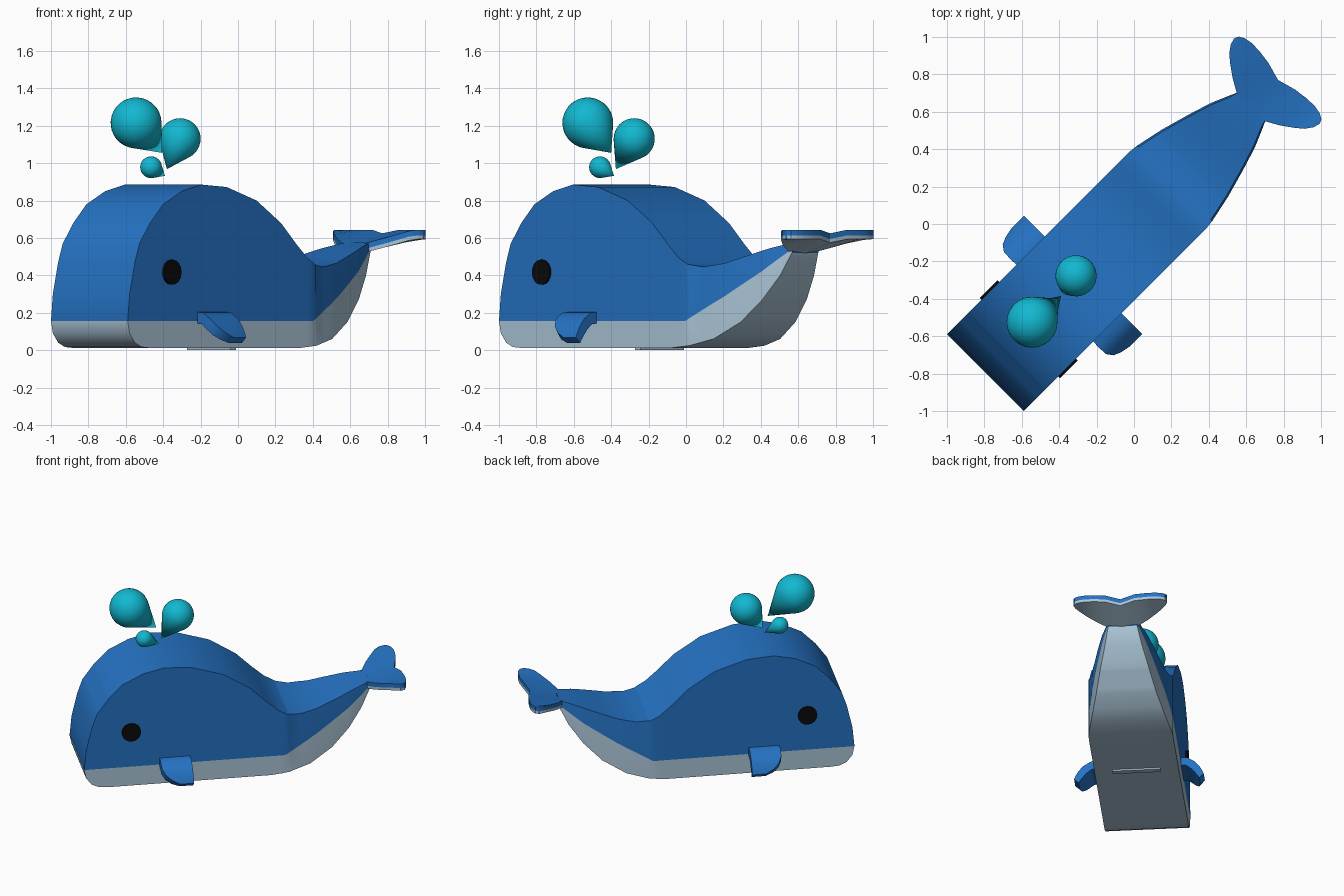
import bpy, bmesh, math
from mathutils import Matrix, Vector

cube = bpy.data.objects.get("Cube")
if cube:
    bpy.data.objects.remove(cube, do_unlink=True)

TURN = Matrix.Rotation(math.radians(45), 4, "Z")  # the whale swims diagonally


def material(name, rgb):
    m = bpy.data.materials.new(name)
    m.use_nodes = True
    m.diffuse_color = (*rgb, 1)
    bsdf = m.node_tree.nodes["Principled BSDF"]
    bsdf.inputs["Base Color"].default_value = (*rgb, 1)
    bsdf.inputs["Roughness"].default_value = 0.6
    return m


blue = material("whale blue", (0.018, 0.17, 0.55))
pale = material("belly grey", (0.41, 0.56, 0.68))
teal = material("water teal", (0.006, 0.48, 0.64))
black = material("eye black", (0.003, 0.003, 0.003))


def finish(name, bm, mats, matrix=TURN, angle=30):
    bmesh.ops.remove_doubles(bm, verts=bm.verts, dist=0.0005)
    bmesh.ops.recalc_face_normals(bm, faces=bm.faces)
    bm.transform(matrix)
    mesh = bpy.data.meshes.new(name)
    bm.to_mesh(mesh)
    bm.free()
    for m in mats:
        mesh.materials.append(m)
    obj = bpy.data.objects.new(name, mesh)
    bpy.context.collection.objects.link(obj)
    bpy.ops.object.select_all(action="DESELECT")
    obj.select_set(True)
    bpy.context.view_layer.objects.active = obj
    bpy.ops.object.shade_smooth_by_angle(angle=math.radians(angle))
    return obj


def loft(name, rings, mats, slots=None):
    """Skin a row of equal rings; slots gives the material of each strip."""
    bm = bmesh.new()
    rows = [[bm.verts.new(p) for p in ring] for ring in rings]
    n = len(rows[0])
    for a, b in zip(rows, rows[1:]):
        for j in range(n):
            k = (j + 1) % n
            f = bm.faces.new((a[j], a[k], b[k], b[j]))
            f.material_index = slots[j] if slots else 0
    bm.faces.new(rows[0])
    bm.faces.new(rows[-1])
    return finish(name, bm, mats)


def curve(points, t):
    """Read a piecewise straight profile at t."""
    for (a, p), (b, q) in zip(points, points[1:]):
        if t <= b:
            return p + (q - p) * max(0, t - a) / (b - a)
    return points[-1][1]


TWO_TONE = [1, 0, 0, 0, 1, 1]  # belly colour below the split, blue above

# Body: side profiles along the length, and half width
back = [(-1.124, 0.155), (-1.11, 0.3), (-1.07, 0.47), (-1.035, 0.57), (-0.955, 0.68),
        (-0.856, 0.78), (-0.714, 0.85), (-0.565, 0.885), (-0.375, 0.872), (-0.15, 0.80),
        (0.035, 0.68), (0.148, 0.57), (0.233, 0.495), (0.3, 0.458), (0.39, 0.445),
        (0.52, 0.465), (0.65, 0.505), (0.78, 0.545), (0.9, 0.575)]
keel = [(-1.124, 0.155), (-1.11, 0.09), (-1.07, 0.04), (-1.02, 0.017), (-0.96, 0.012),
        (0.18, 0.012), (0.31, 0.024), (0.46, 0.06), (0.62, 0.15), (0.745, 0.27),
        (0.84, 0.40), (0.9, 0.52)]
split = [(-1.124, 0.155), (0.28, 0.155), (0.52, 0.285), (0.74, 0.42), (0.9, 0.54)]
width = [(-1.124, 0.29), (0.26, 0.29), (0.31, 0.284), (0.46, 0.252), (0.62, 0.207),
         (0.745, 0.168), (0.84, 0.128), (0.9, 0.1)]
rings = []
for u in sorted({p[0] for p in back + keel + split + width}):
    w = curve(width, u)
    top_w = w - (0.01 if 0.3 < u < 0.88 else 0)
    lo, mid, hi = curve(keel, u), curve(split, u), curve(back, u)
    rings.append([(u, w, lo), (u, w, mid), (u, top_w, hi),
                  (u, -top_w, hi), (u, -w, mid), (u, -w, lo)])
loft("body", rings, [blue, pale], TWO_TONE)

# Tail fluke: (distance from centre, leading edge, trailing edge)
half = [(0, 0.87, 1.089), (0.1, 0.88, 1.117), (0.18, 0.925, 1.128), (0.24, 0.968, 1.129),
        (0.285, 1.005, 1.12), (0.312, 1.043, 1.105), (0.322, 1.075, 1.085)]
span = [(-v, a, b) for v, a, b in reversed(half[1:])] + half


def fluke_ring(v, lead, trail):
    def at(u, drop):
        top = min(0.643, 0.562 + 0.3 * (u - 0.88) + 0.13 * abs(v))
        return (u, v, top - drop)
    return [at(lead, 0.05), at(lead, 0.03), at(lead, 0),
            at(trail, 0), at(trail, 0.03), at(trail, 0.05)]


loft("tail_fluke", [fluke_ring(*s) for s in span], [blue, pale], TWO_TONE)

# Side fins: (top out, top height, bottom out, bottom height, front edge)
fin = [(0.27, 0.205, 0.27, 0.145, -0.597), (0.335, 0.2, 0.325, 0.14, -0.6),
       (0.385, 0.168, 0.36, 0.112, -0.598), (0.418, 0.128, 0.387, 0.08, -0.575),
       (0.436, 0.095, 0.405, 0.055, -0.535), (0.447, 0.068, 0.415, 0.038, -0.48)]
for side, s in (("left", 1), ("right", -1)):
    loft(side + "_fin", [[(f, s * b, bz), (f, s * t, tz), (-0.385, s * t, tz), (-0.385, s * b, bz)]
                         for t, tz, b, bz, f in fin], [blue])
    # Eyes: thin discs on the cheeks
    bm = bmesh.new()
    bmesh.ops.create_cone(bm, cap_ends=True, segments=16, radius1=0.067, radius2=0.067, depth=0.03,
                          matrix=Matrix.Translation((-0.796, s * 0.288, 0.417))
                          @ Matrix.Rotation(math.pi / 2, 4, "X"))
    finish(side + "_eye", bm, [black])

# Plain foot plate under the belly
bm = bmesh.new()
bmesh.ops.create_cube(bm, size=1, matrix=Matrix.Translation((-0.2, 0, 0.007))
                      @ Matrix.Diagonal((0.04, 0.33, 0.014, 1)))
finish("belly_plate", bm, [pale])


# Water spout: round drops drawn out to a point
def drop(name, centre, radius, tip):
    axis = Vector(tip) - Vector(centre)
    reach = axis.length
    touch = math.acos(radius / reach)
    arc = [math.pi - (math.pi - touch) * i / 14 for i in range(15)]
    profile = [(radius * math.sin(a), radius * math.cos(a)) for a in arc] + [(0, reach)]
    bm = bmesh.new()
    verts = [bm.verts.new((r, 0, z)) for r, z in profile]
    edges = [bm.edges.new(pair) for pair in zip(verts, verts[1:])]
    bmesh.ops.spin(bm, geom=verts + edges, cent=(0, 0, 0), axis=(0, 0, 1),
                   angle=math.tau, steps=32)
    place = Matrix.Translation(centre) @ axis.to_track_quat("Z", "Y").to_matrix().to_4x4()
    finish(name, bm, [teal], place, 60)


drop("large_drop", (-0.545, -0.525, 1.215), 0.136, (-0.405, -0.4, 1.055))
drop("medium_drop", (-0.31, -0.277, 1.13), 0.11, (-0.38, -0.375, 0.968))
drop("small_drop", (-0.465, -0.46, 0.978), 0.058, (-0.39, -0.385, 0.932))
